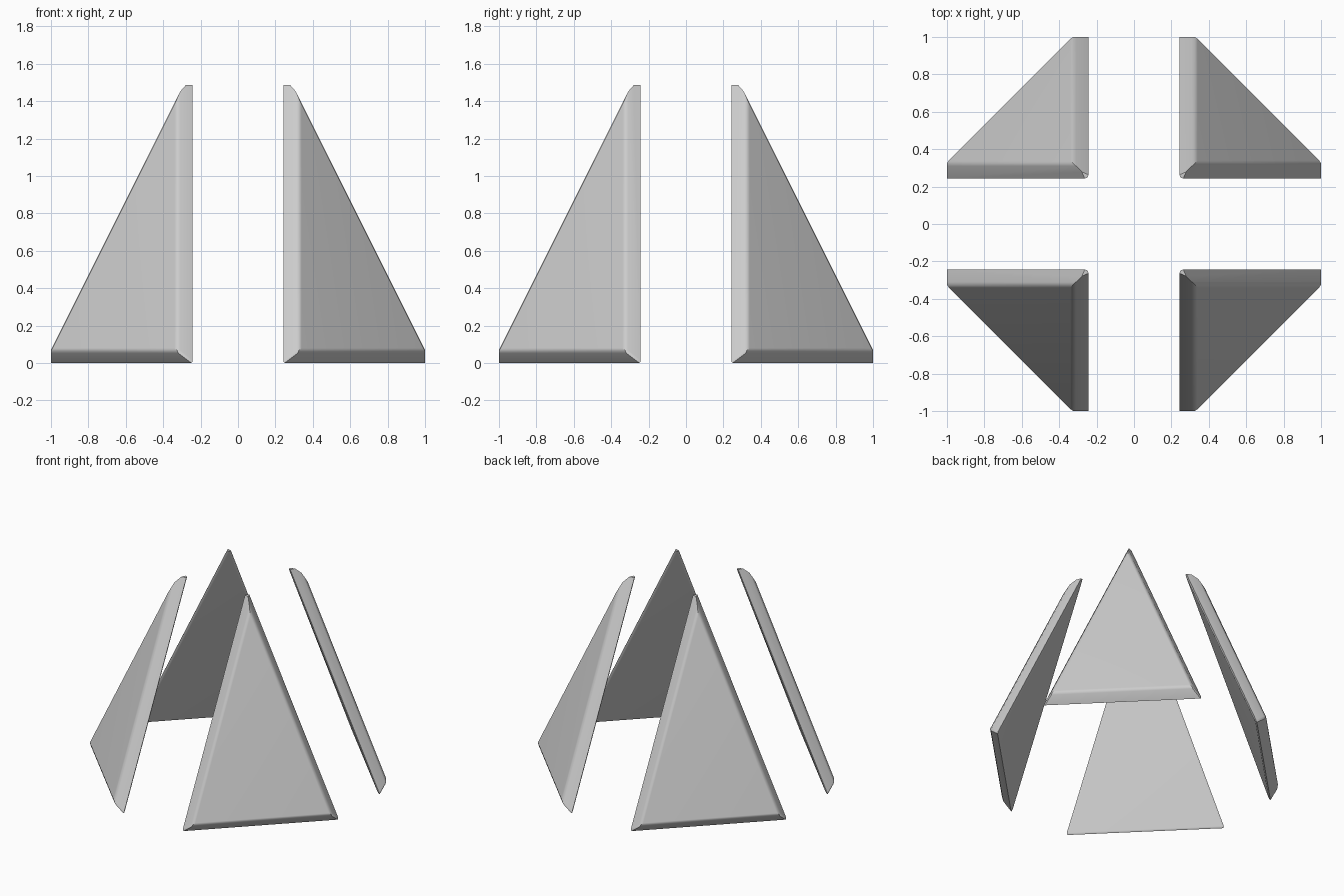
import bpy, bmesh
from math import radians
from mathutils import Vector

if "Cube" in bpy.data.objects:
    bpy.data.objects.remove(bpy.data.objects["Cube"])

# Cross-section of a panel from inside to outside:
# side limit (x and y), bottom limit (z), and plane level x + y + z/2
LEVELS = [
    (0.250, 0.010, 1.238),   # inner face
    (0.243, 0.000, 1.250),   # rim
    (0.310, 0.052, 1.345),   # shoulder of the sloped edge
    (0.340, 0.080, 1.370),   # outer face
]


def triangle(a, b, c):
    """Apex and two base corners of one panel layer."""
    return [(a, a, 2 * (c - 2 * a)), (a, c - a - b / 2, b), (c - a - b / 2, a, b)]


def make_panel(name, sx, sy):
    bm = bmesh.new()
    for level in LEVELS:
        for x, y, z in triangle(*level):
            bm.verts.new((x, y, z))
    bmesh.ops.convex_hull(bm, input=bm.verts[:])

    # Blunt the three sharp tips
    for axis, limit in ((0, 1.0), (1, 1.0), (2, 1.487)):
        n = Vector((0, 0, 0))
        n[axis] = 1
        res = bmesh.ops.bisect_plane(
            bm, geom=bm.verts[:] + bm.edges[:] + bm.faces[:],
            plane_co=n * limit, plane_no=n, clear_outer=True)
        cut = [e for e in res["geom_cut"] if isinstance(e, bmesh.types.BMEdge)]
        if cut:
            bmesh.ops.holes_fill(bm, edges=cut)

    bmesh.ops.dissolve_limit(bm, angle_limit=radians(1.5),
                             verts=bm.verts[:], edges=bm.edges[:])
    for v in bm.verts:
        v.co.x *= sx
        v.co.y *= sy
    bmesh.ops.recalc_face_normals(bm, faces=bm.faces[:])
    mesh = bpy.data.meshes.new(name)
    bm.to_mesh(mesh)
    bm.free()
    obj = bpy.data.objects.new(name, mesh)
    bpy.context.collection.objects.link(obj)

    # Soft transition between outer face and sloped edge
    bpy.ops.object.select_all(action='DESELECT')
    obj.select_set(True)
    bpy.context.view_layer.objects.active = obj
    bpy.ops.object.shade_smooth_by_angle(angle=radians(40))
    wn = obj.modifiers.new("face_weighting", 'WEIGHTED_NORMAL')
    wn.keep_sharp = True


# Four panels around the centre
for sx, side in ((1, "right"), (-1, "left")):
    for sy, end in ((1, "back"), (-1, "front")):
        make_panel(f"{end}_{side}_panel", sx, sy)
